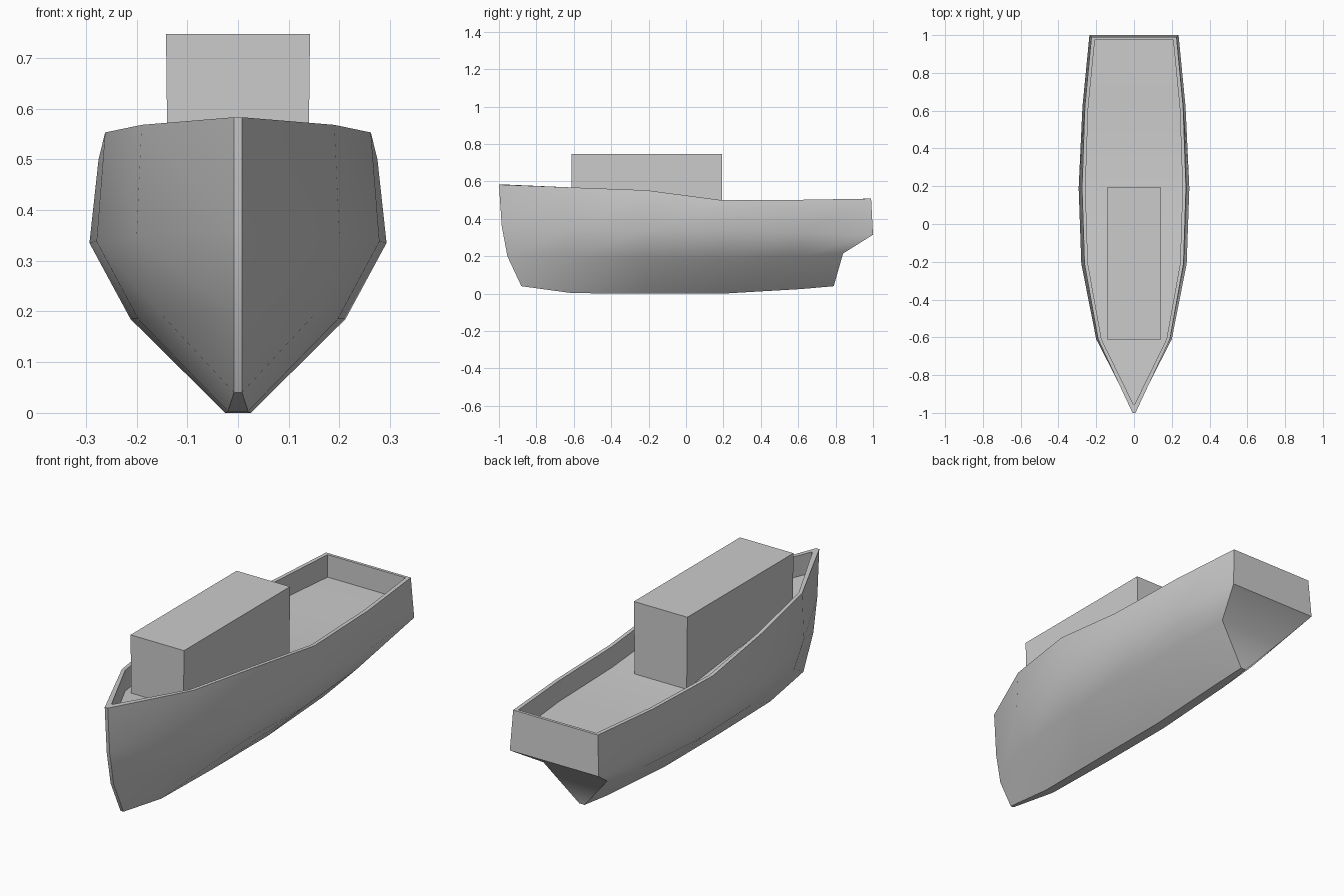
import bpy, bmesh

if "Cube" in bpy.data.objects:
    bpy.data.objects.remove(bpy.data.objects["Cube"])


def finish(name, bm):
    bmesh.ops.recalc_face_normals(bm, faces=bm.faces)
    me = bpy.data.meshes.new(name)
    bm.to_mesh(me)
    bm.free()
    ob = bpy.data.objects.new(name, me)
    bpy.context.collection.objects.link(ob)
    return ob


# Hull stations, bow to stern: half section (x, y, z) at keel, chine, bilge, sheer
def frame(y, *xz):
    return [(x, y, z) for x, z in xz]


stations = [
    [(.008, -.88, .04), (.008, -.955, .20), (.008, -.985, .36), (.008, -1.0, .583)],
    frame(-.61, (.02, .003), (.147, .19), (.20, .35), (.19, .568)),
    frame(-.21, (.025, 0), (.197, .185), (.279, .338), (.262, .553)),
    frame(.19, (.025, 0), (.212, .185), (.293, .335), (.275, .50)),
    frame(.62, (.022, .025), (.195, .20), (.273, .325), (.26, .502)),
    [(.014, .79, .04), (.17, .84, .215), (.236, 1.0, .315), (.225, .99, .508)],
]
# Bulwark thickness (x), inset (y) and depth down to the deck
inner = [(.005, .045, .10), (.018, 0, .10), (.018, 0, .105),
         (.018, 0, .10), (.018, 0, .10), (.018, -.014, .108)]

bm = bmesh.new()
rings = []
for pts, (dx, dy, dz) in zip(stations, inner):
    x, y, z = pts[-1]
    half = pts + [(x - dx, y + dy, z), (x - dx, y + dy, z - dz)]
    rings.append([[bm.verts.new((s * a, b, c)) for a, b, c in half] for s in (1, -1)])

# Skin both sides, plus keel strip and deck across the middle
for a, b in zip(rings, rings[1:]):
    for s in (0, 1):
        for i in range(5):
            bm.faces.new((a[s][i], a[s][i + 1], b[s][i + 1], b[s][i]))
    for i in (0, 5):
        bm.faces.new((a[0][i], a[1][i], b[1][i], b[0][i]))
# Stem and transom strips, with their rims and inner walls
for r in (rings[0], rings[-1]):
    for i in range(5):
        bm.faces.new((r[0][i], r[0][i + 1], r[1][i + 1], r[1][i]))
hull = finish("hull", bm)
bpy.context.view_layer.objects.active = hull
hull.select_set(True)
bpy.ops.object.shade_smooth_by_angle(angle=0.75)

# Cabin block, very slightly wider at the roof
bm = bmesh.new()
bmesh.ops.create_cube(bm, size=1)
for v in bm.verts:
    top = v.co.z > 0
    v.co.x *= .284 if top else .276
    v.co.y = v.co.y * .805 - .21
    v.co.z = .747 if top else .40
finish("cabin", bm)
